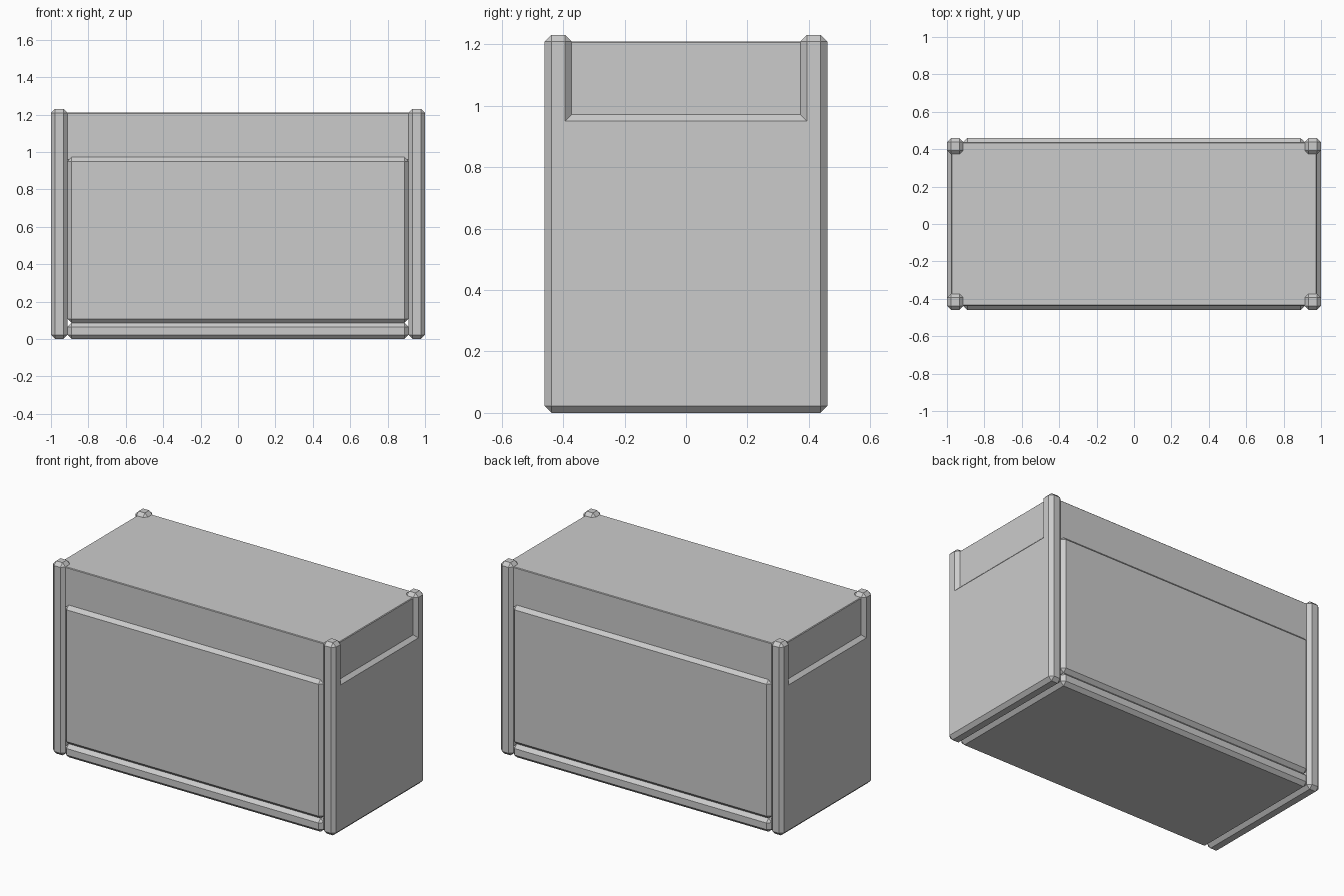
import bpy, bmesh

if "Cube" in bpy.data.objects:
    bpy.data.objects.remove(bpy.data.objects["Cube"])

CHAMFER = 0.022


def block(name, x, y, z, chamfer=CHAMFER, keep=None):
    """Box spanning the given (min, max) ranges; edges passing keep() get a flat chamfer."""
    bm = bmesh.new()
    bmesh.ops.create_cube(bm, size=1)
    for v in bm.verts:
        v.co = [lo + (c + 0.5) * (hi - lo) for c, (lo, hi) in zip(v.co, (x, y, z))]
    edges = [e for e in bm.edges if keep is None or keep(e)]
    bmesh.ops.bevel(bm, geom=edges, offset=chamfer, offset_type='OFFSET',
                    segments=1, profile=0.5, affect='EDGES')
    bmesh.ops.recalc_face_normals(bm, faces=bm.faces)
    mesh = bpy.data.meshes.new(name)
    bm.to_mesh(mesh)
    bm.free()
    obj = bpy.data.objects.new(name, mesh)
    bpy.context.collection.objects.link(obj)
    return obj


def span(side, inner, outer):
    return tuple(sorted((side * inner, side * outer)))


INNER, DEPTH, RIM = 0.912, 0.46, 0.972

# Base slab and main body between the side panels
block("base_slab", (-INNER, INNER), (-DEPTH, DEPTH), (0, 0.086))
block("main_body", (-INNER, INNER), (-DEPTH, DEPTH), (0.086, RIM))

# Recessed top section with a very fine edge break
block("top_section", (-0.978, 0.978), (-DEPTH + CHAMFER, DEPTH - CHAMFER), (0.955, 1.21), 0.004)

for sx, xname in ((-1, "left"), (1, "right")):
    # Full-depth side panel
    block(f"{xname}_side_panel", span(sx, INNER, 1), (-DEPTH, DEPTH), (0, RIM))
    # Corner posts rising flush from the side panels
    for sy, yname in ((-1, "front"), (1, "back")):
        block(f"{yname}_{xname}_corner_post", span(sx, INNER, 1),
              span(sy, DEPTH - 0.088, DEPTH), (RIM - CHAMFER, 1.231),
              keep=lambda e: max(v.co.z for v in e.verts) > 1.2)
